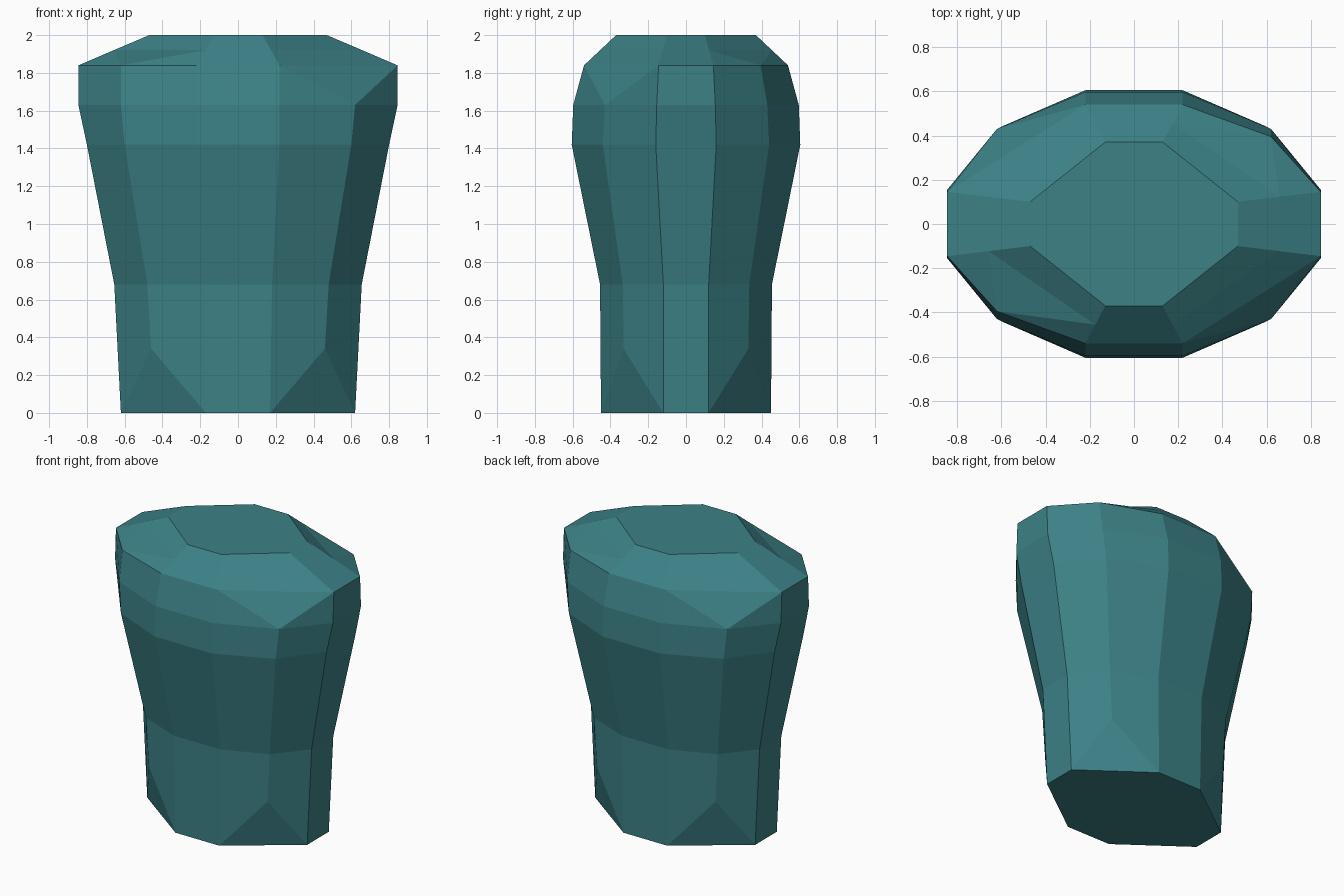
import bpy
import bmesh

if "Cube" in bpy.data.objects:
    bpy.data.objects.remove(bpy.data.objects["Cube"])

# Quarter outline columns: a = front/back edge, c = side edge, b = diagonal corner
A = [(.17, .45, 0), (.18, .455, .68), (.22, .605, 1.42), (.22, .597, 1.63),
     (.22, .54, 1.84), (.175, .455, 1.92), (.13, .37, 2)]
C = [(.62, .12, 0), (.655, .12, .68), (.80, .16, 1.42), (.845, .155, 1.63),
     (.845, .145, 1.84), (.658, .123, 1.92), (.47, .10, 2)]
B_LOW = (.46, .33, .34)
B = {1: (.48, .335, .68), 2: (.60, .44, 1.42), 3: (.62, .43, 1.63)}
B_SHOULDER = (.62, .395, 1.84)

bm = bmesh.new()
cache = {}


def vert(p, sx, sy):
    co = (p[0] * sx, p[1] * sy, p[2])
    if co not in cache:
        cache[co] = bm.verts.new(co)
    return cache[co]


def face(points, sx, sy):
    bm.faces.new([vert(p, sx, sy) for p in points])


# Flat strips on the front, back and both sides
for i in range(6):
    for s in (-1, 1):
        bm.faces.new([vert(A[i], -1, s), vert(A[i], 1, s),
                      vert(A[i + 1], 1, s), vert(A[i + 1], -1, s)])
        bm.faces.new([vert(C[i], s, -1), vert(C[i], s, 1),
                      vert(C[i + 1], s, 1), vert(C[i + 1], s, -1)])

# Diagonal corners
for sx in (-1, 1):
    for sy in (-1, 1):
        # Chamfer at the foot
        parts = [(A[0], C[0], B_LOW), (A[0], B_LOW, B[1], A[1]),
                 (C[0], C[1], B[1], B_LOW)]
        # Body panels
        for i in (1, 2):
            parts += [(A[i], B[i], B[i + 1], A[i + 1]),
                      (B[i], C[i], C[i + 1], B[i + 1])]
        # Two opposite shoulders are raised, the other two are chamfered
        if sx * sy > 0:
            k = B_SHOULDER
            parts += [(A[3], B[3], k, A[4]), (B[3], C[3], C[4], k),
                      (A[4], k, A[5]), (k, C[5], A[5]), (k, C[4], C[5])]
        else:
            parts += [(A[3], B[3], A[4]), (B[3], C[3], C[4]),
                      (B[3], C[4], A[4]), (A[4], C[4], C[5], A[5])]
        parts.append((A[5], C[5], C[6], A[6]))
        for p in parts:
            face(p, sx, sy)

# Flat caps at the bottom and top
for i in (0, 6):
    loop = []
    for sx, sy in ((1, 1), (-1, 1), (-1, -1), (1, -1)):
        pair = [vert(C[i], sx, sy), vert(A[i], sx, sy)]
        loop += pair if sx * sy > 0 else pair[::-1]
    bm.faces.new(loop)

bmesh.ops.recalc_face_normals(bm, faces=bm.faces[:])
mesh = bpy.data.meshes.new("faceted_body")
bm.to_mesh(mesh)
bm.free()

teal = bpy.data.materials.new("teal")
teal.diffuse_color = (.045, .22, .24, 1)
teal.use_nodes = True
teal.node_tree.nodes["Principled BSDF"].inputs["Base Color"].default_value = teal.diffuse_color
mesh.materials.append(teal)
body = bpy.data.objects.new("faceted_body", mesh)
bpy.context.collection.objects.link(body)
